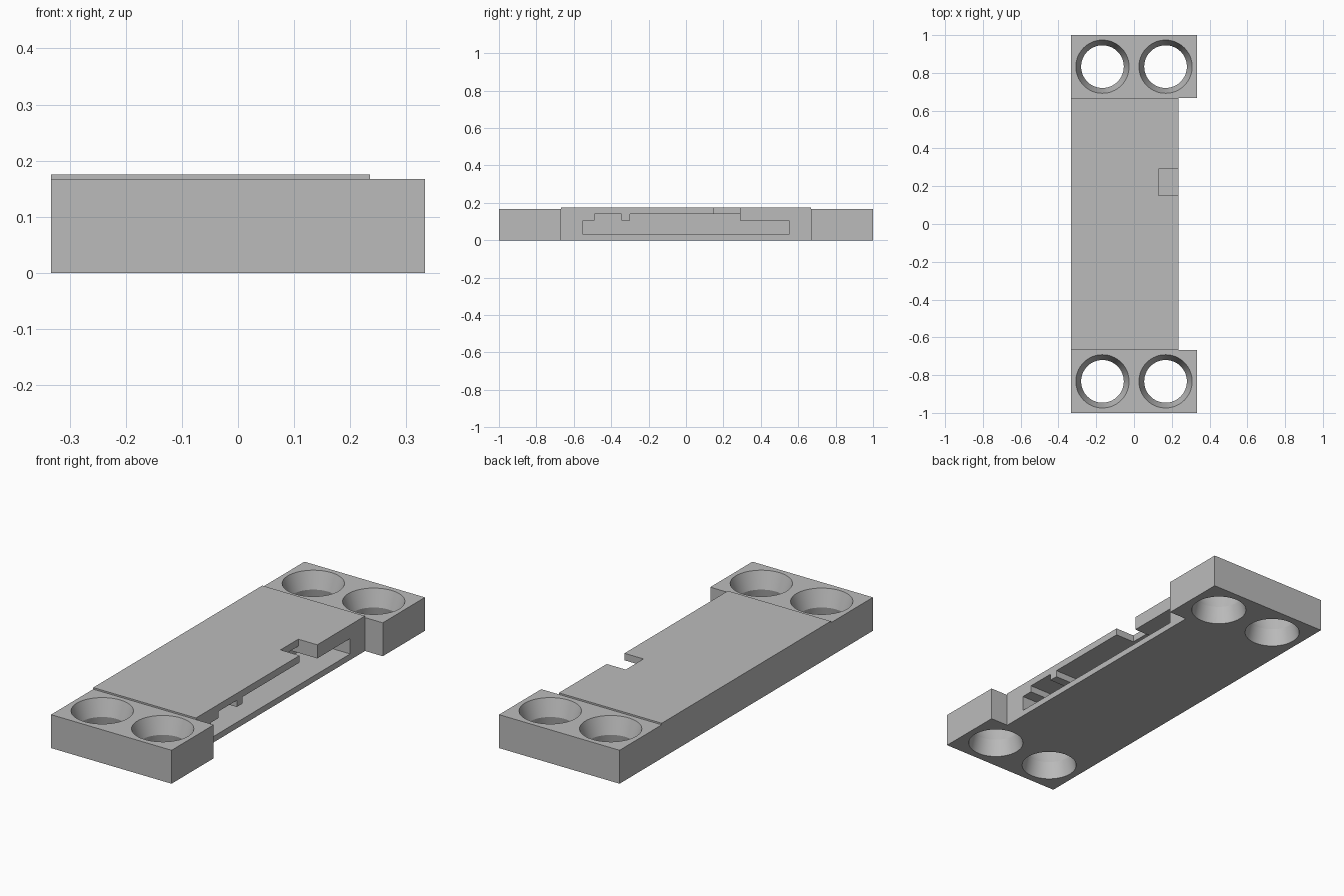
import bpy, bmesh, math

if "Cube" in bpy.data.objects:
    bpy.data.objects.remove(bpy.data.objects["Cube"], do_unlink=True)

grey = bpy.data.materials.new("plain_grey")
grey.use_nodes = True
colour = (0.5, 0.5, 0.5, 1)
grey.diffuse_color = colour
grey.node_tree.nodes["Principled BSDF"].inputs["Base Color"].default_value = colour

HALF_W, HALF_L = 0.333, 1.0
SIDE_X, END_Y = 0.235, 0.667
END_H, TOP = 0.167, 0.175
POCKET_X, OUT = 0.03, 0.5


def add_object(name, bm):
    bmesh.ops.recalc_face_normals(bm, faces=bm.faces)
    mesh = bpy.data.meshes.new(name)
    bm.to_mesh(mesh)
    bm.free()
    mesh.materials.append(grey)
    obj = bpy.data.objects.new(name, mesh)
    bpy.context.collection.objects.link(obj)
    return obj


def box(name, xs, ys, zs):
    bm = bmesh.new()
    bmesh.ops.create_cube(bm, size=1)
    for v in bm.verts:
        for i, (lo, hi) in enumerate((xs, ys, zs)):
            v.co[i] = hi if v.co[i] > 0 else lo
    return add_object(name, bm)


def lathe(name, x, y, profile, sides=64):
    bm = bmesh.new()
    rings = [[bm.verts.new((x + r * math.cos(math.tau * i / sides),
                            y + r * math.sin(math.tau * i / sides), z))
              for i in range(sides)] for r, z in profile]
    for low, high in zip(rings, rings[1:]):
        for i in range(sides):
            j = (i + 1) % sides
            bm.faces.new((low[i], low[j], high[j], high[i]))
    bm.faces.new(rings[0])
    bm.faces.new(rings[-1])
    return add_object(name, bm)


plate = box("mounting_plate", (-HALF_W, HALF_W), (-HALF_L, HALF_L), (0, TOP))

# Recessed side and lowered ends
cutters = [box("side_cutter", (SIDE_X, OUT), (-END_Y, END_Y), (-0.1, 0.3))]
for s in (-1, 1):
    ys = sorted((s * END_Y, s * 1.1))
    cutters.append(box("end_cutter", (-OUT, OUT), ys, (END_H, 0.3)))

# Stepped side pocket and the open notch above it
cutters += [
    box("pocket_cutter", (POCKET_X, OUT), (-0.55, 0.55), (0.03, 0.107)),
    box("upper_pocket_cutter", (POCKET_X, OUT), (-0.3, 0.29), (0.05, 0.14)),
    box("small_pocket_cutter", (POCKET_X, OUT), (-0.49, -0.345), (0.05, 0.14)),
    box("notch_cutter", (0.13, OUT), (0.15, 0.29), (0.06, 0.3)),
]

# Waisted screw holes at both ends
waist, waist_z, low_r, high_r = 0.113, 0.083, 0.13, 0.141
hole_profile = [(low_r, -0.05), (low_r, 0), (waist, waist_z),
                (high_r, END_H), (high_r, 0.25)]
for sx in (-1, 1):
    for sy in (-1, 1):
        cutters.append(lathe("hole_cutter", sx * 0.167, sy * 0.833, hole_profile))

# Apply the cuts and remove the helpers
for cutter in cutters:
    cutter.hide_render = True
    mod = plate.modifiers.new("cut", "BOOLEAN")
    mod.operation = "DIFFERENCE"
    mod.solver = "EXACT"
    mod.object = cutter
bpy.context.view_layer.update()
result = bpy.data.meshes.new_from_object(
    plate.evaluated_get(bpy.context.evaluated_depsgraph_get()))
plate.modifiers.clear()
plate.data = result
for cutter in cutters:
    bpy.data.objects.remove(cutter, do_unlink=True)

bpy.ops.object.select_all(action="DESELECT")
plate.select_set(True)
bpy.context.view_layer.objects.active = plate
bpy.ops.object.shade_smooth_by_angle(angle=math.radians(15))
